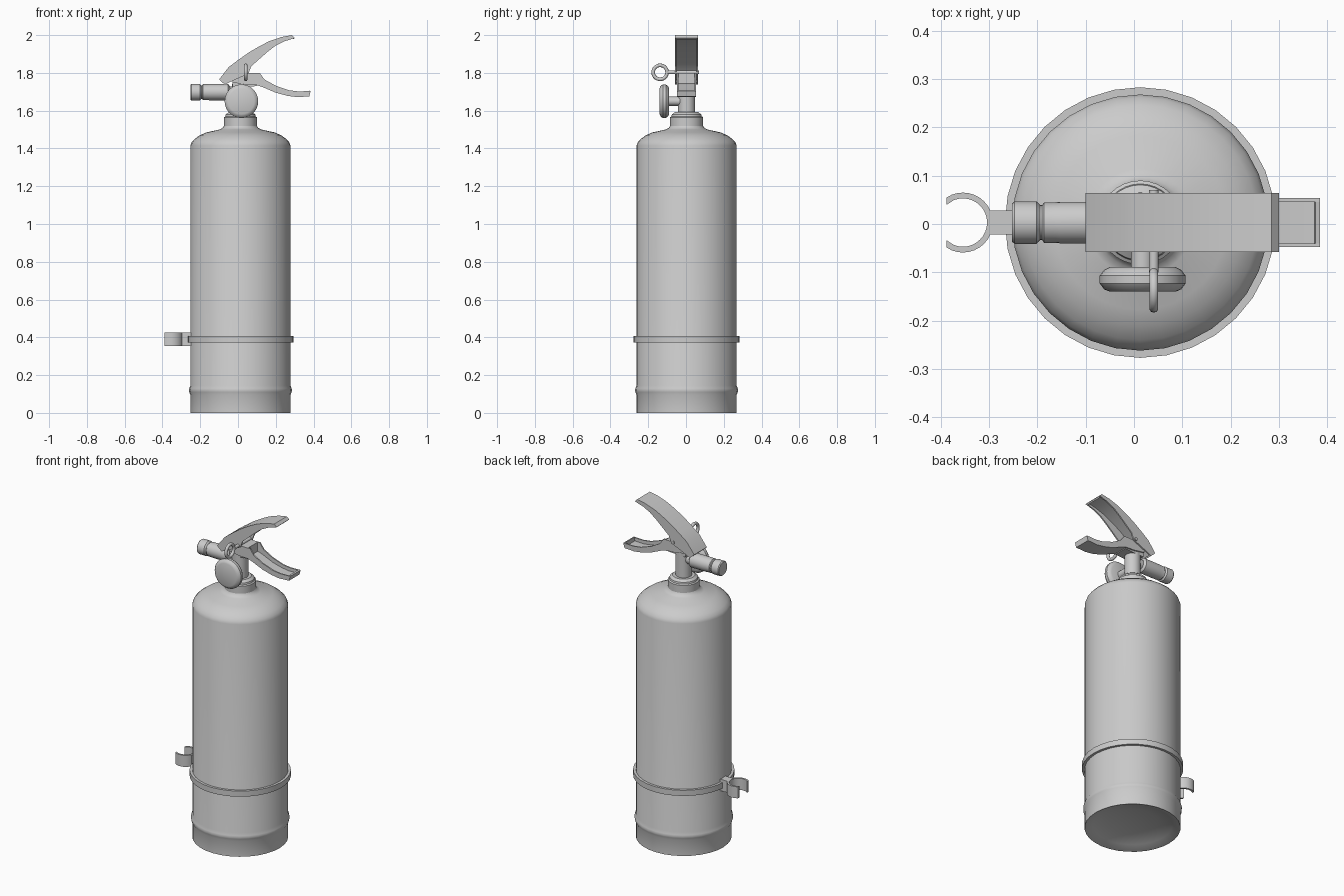
import bpy, bmesh, math
from mathutils import Vector, Matrix

if "Cube" in bpy.data.objects:
    bpy.data.objects.remove(bpy.data.objects["Cube"])

CX, CY = 0.013, 0.003  # axis of the cylinder


def finish(name, bm, angle=35):
    bmesh.ops.remove_doubles(bm, verts=bm.verts, dist=1e-5)
    bmesh.ops.recalc_face_normals(bm, faces=bm.faces)
    me = bpy.data.meshes.new(name)
    bm.to_mesh(me)
    bm.free()
    ob = bpy.data.objects.new(name, me)
    bpy.context.collection.objects.link(ob)
    bpy.ops.object.select_all(action='DESELECT')
    ob.select_set(True)
    bpy.context.view_layer.objects.active = ob
    bpy.ops.object.shade_smooth_by_angle(angle=math.radians(angle))
    return ob


def lathe(name, profile, origin, axis=(0, 0, 1), n=32, closed=False, angle=35):
    """Revolve (radius, distance) points around an axis through origin."""
    bm = bmesh.new()
    rot = Vector((0, 0, 1)).rotation_difference(Vector(axis)).to_matrix().to_4x4()
    mat = Matrix.Translation(origin) @ rot
    rings = []
    for r, h in profile:
        rings.append([bm.verts.new(mat @ Vector((r * math.cos(2 * math.pi * i / n),
                                                 r * math.sin(2 * math.pi * i / n), h)))
                      for i in range(n)] if r > 0 else [bm.verts.new(mat @ Vector((0, 0, h)))] * n)
    pairs = list(zip(rings, rings[1:])) + ([(rings[-1], rings[0])] if closed else [])
    for a, b in pairs:
        for i in range(n):
            j = (i + 1) % n
            vs = list(dict.fromkeys((a[i], a[j], b[j], b[i])))
            bm.faces.new(vs)
    return finish(name, bm, angle)


def ribbon(bm, top, bottom, y0, y1):
    """Solid strip between two matching (x, z) curves, from y0 to y1."""
    rows = [[bm.verts.new((x, y, z)) for (x, z), y in ((t, y0), (t, y1), (b, y1), (b, y0))]
            for t, b in zip(top, bottom)]
    for p, q in zip(rows, rows[1:]):
        for k in range(4):
            m = (k + 1) % 4
            bm.faces.new((p[k], p[m], q[m], q[k]))
    bm.faces.new(rows[0])
    bm.faces.new(rows[-1])


def offset(curve, d):
    """Move a curve sideways by d along its normals."""
    out = []
    for i, p in enumerate(curve):
        a, b = Vector(curve[max(i - 1, 0)]), Vector(curve[min(i + 1, len(curve) - 1)])
        t = (b - a).normalized()
        out.append((p[0] - t.y * d, p[1] + t.x * d))
    return out


def channel_lever(name, top, bottom, skin, d, half, t=0.008):
    """Bent sheet lever: two side flanges and a skin along one edge."""
    bm = bmesh.new()
    for s in (-1, 1):
        ribbon(bm, top, bottom, *sorted((CY + s * half, CY + s * (half - t))))
    ribbon(bm, skin, offset(skin, d), CY - half + t, CY + half - t)
    return finish(name, bm, 25)


# Cylinder body with weld bead, shoulder and recessed base
lathe("cylinder_body", [
    (0, 0.05), (0.14, 0.04), (0.22, 0.02), (0.264, 0), (0.265, 0.0), (0.265, 0.095),
    (0.271, 0.11), (0.273, 0.12), (0.271, 0.13), (0.265, 0.145), (0.265, 1.415),
    (0.259, 1.432), (0.243, 1.45), (0.215, 1.47), (0.18, 1.485), (0.111, 1.50),
    (0.095, 1.508), (0.087, 1.52), (0.08, 1.54)], (CX, CY, 0))

# Neck collar and valve stem
lathe("neck_collar", [(0.08, 1.51), (0.087, 1.515), (0.087, 1.565), (0.08, 1.57),
                      (0.078, 1.58), (0.062, 1.592), (0, 1.592)], (CX, CY, 0))
lathe("valve_stem", [(0.045, 1.58), (0.045, 1.74), (0, 1.74)], (CX, CY, 0), n=24)

# Strap around the cylinder
lathe("strap", [(0.262, 0.373), (0.28, 0.373), (0.28, 0.407), (0.262, 0.407)],
      (CX, CY, 0), closed=True)

# Hose clip: open ring and its stalk
bm = bmesh.new()
steps, open_half = 22, math.radians(57)
loops = []
for i in range(steps + 1):
    a = -math.pi + open_half + (2 * math.pi - 2 * open_half) * i / steps
    c, s = math.cos(a), math.sin(a)
    # cut ends lie on one straight plane
    ri = min(0.05, 0.034 / max(-c, 1e-6)) if c < 0 else 0.05
    if i in (0, steps):
        pts = [(-0.034, math.copysign(0.0515, s)), (-0.034, math.copysign(0.0366, s))]
    else:
        pts = [(0.062 * c, 0.062 * s), (ri * c, ri * s)]
    loops.append([bm.verts.new((-0.354 + x, CY + y, z)) for (x, y), z in
                  ((pts[0], 0.355), (pts[0], 0.425), (pts[1], 0.425), (pts[1], 0.355))])
for p, q in zip(loops, loops[1:]):
    for k in range(4):
        bm.faces.new((p[k], p[(k + 1) % 4], q[(k + 1) % 4], q[k]))
bm.faces.new(loops[0])
bm.faces.new(loops[-1])
finish("hose_clip_ring", bm)

bm = bmesh.new()
ribbon(bm, [(-0.298, 0.425), (-0.25, 0.425)], [(-0.298, 0.355), (-0.25, 0.355)],
       CY - 0.025, CY + 0.025)
finish("hose_clip_stalk", bm)

# Pressure gauge and its pipe
lathe("gauge", [(0, 0), (0.068, 0), (0.08, 0.006), (0.089, 0.018), (0.089, 0.034),
                (0.08, 0.046), (0.068, 0.051), (0, 0.051)],
      (0.018, -0.089, 1.65), (0, -1, 0), n=28)
lathe("gauge_pipe", [(0.024, 0), (0.024, 0.1)], (0.018, 0, 1.65), (0, -1, 0), n=16)

# Discharge nozzle
lathe("nozzle", [(0, 0), (0.04, 0), (0.044, 0.005), (0.044, 0.05), (0.036, 0.058),
                 (0.036, 0.062), (0.042, 0.066), (0.042, 0.09), (0.043, 0.1),
                 (0.043, 0.2), (0.03, 0.21), (0.03, 0.26)],
      (-0.252, CY, 1.698), (1, 0, 0), n=24)

# Valve head block between the levers
bm = bmesh.new()
ribbon(bm, [(-0.03, 1.755), (0.02, 1.80), (0.10, 1.80)],
       [(-0.03, 1.725), (0.02, 1.725), (0.10, 1.73)], CY - 0.043, CY + 0.043)
finish("valve_head", bm)

# Upper lever: channel open underneath
upper_top = [(-0.10, 1.765), (-0.05, 1.83), (0.0, 1.868), (0.06, 1.91), (0.115, 1.942),
             (0.166, 1.968), (0.23, 1.99), (0.285, 2.0), (0.30, 1.985)]
upper_low = [(-0.07, 1.738), (-0.02, 1.762), (0.055, 1.795), (0.07, 1.835), (0.115, 1.875),
             (0.155, 1.91), (0.20, 1.945), (0.245, 1.967), (0.30, 1.984)]
channel_lever("upper_lever", upper_top, upper_low, [(-0.07, 1.738)] + upper_top, -0.01, 0.061)

# Lower lever: channel open on top, with an end lip
lower_top = [(-0.03, 1.765), (0.05, 1.80), (0.115, 1.80), (0.14, 1.765), (0.20, 1.732),
             (0.27, 1.708), (0.32, 1.702), (0.385, 1.704)]
lower_low = [(-0.03, 1.75), (0.04, 1.738), (0.10, 1.735), (0.13, 1.725), (0.20, 1.695),
             (0.26, 1.679), (0.31, 1.672), (0.377, 1.675)]
channel_lever("lower_lever", lower_top, lower_low, lower_low + [(0.385, 1.704)], 0.01, 0.051)

# Safety pin with pull ring
lathe("safety_pin", [(0, 0), (0.01, 0), (0.01, 0.17), (0, 0.17)],
      (0.041, -0.1, 1.803), (0, 1, 0), n=12)
bpy.ops.mesh.primitive_torus_add(location=(0.041, -0.137, 1.803), rotation=(0, math.pi / 2, 0),
                                 major_radius=0.037, minor_radius=0.0095,
                                 major_segments=28, minor_segments=10)
ring = bpy.context.object
ring.name = "pin_ring"
bpy.ops.object.shade_smooth()
